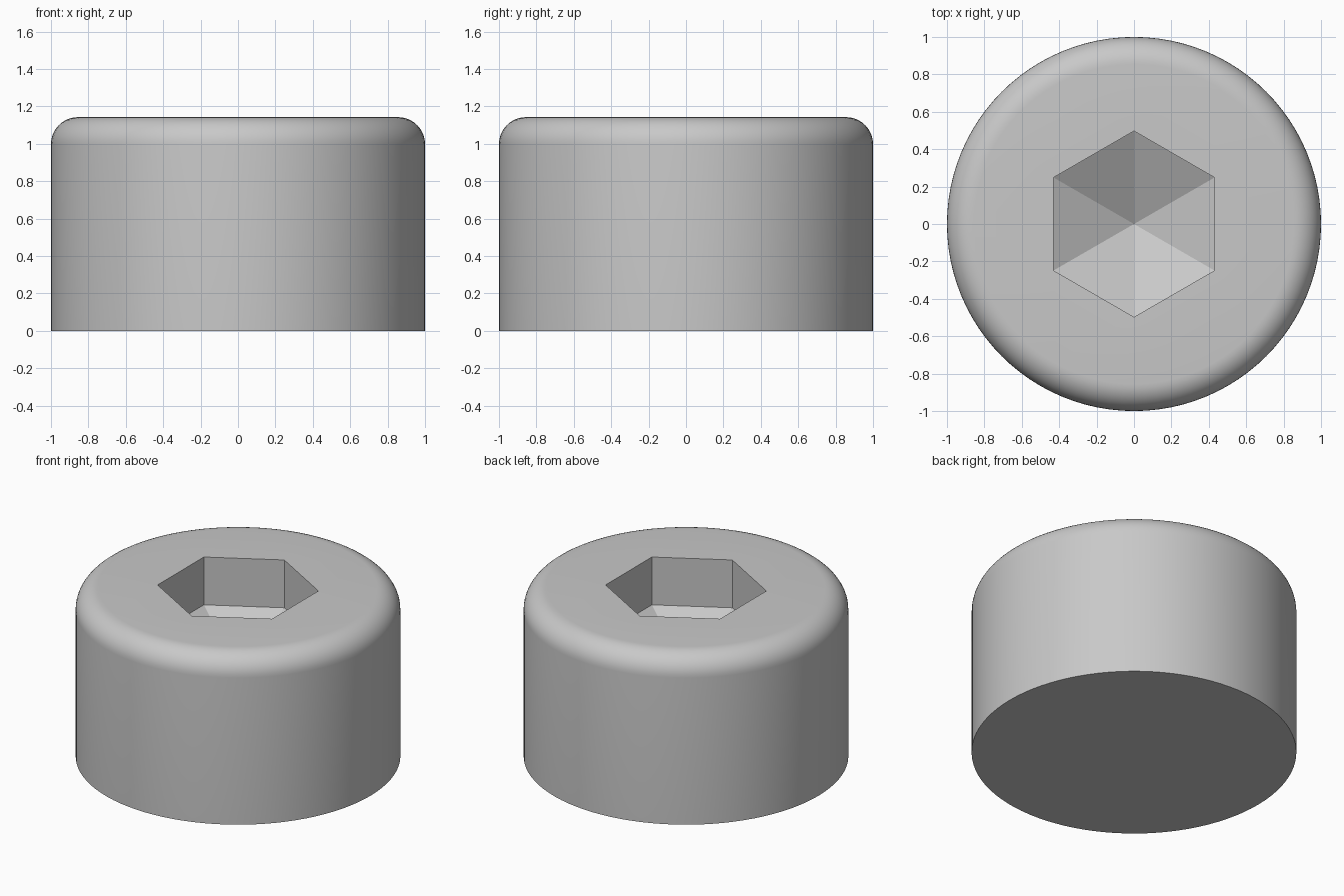
import bpy
import bmesh
from math import sin, cos, pi, tan, radians

if "Cube" in bpy.data.objects:
    bpy.data.objects.remove(bpy.data.objects["Cube"], do_unlink=True)

HEIGHT, FILLET = 1.143, 0.145
SEGMENTS, FILLET_STEPS = 96, 10
HEX_RADIUS, SOCKET_DEPTH = 0.497, 0.325
TIP_DEPTH = HEX_RADIUS * cos(pi / 6) * tan(radians(30))

steel = bpy.data.materials.new("steel_grey")
steel.use_nodes = True
steel.diffuse_color = (0.58, 0.58, 0.58, 1)
steel.node_tree.nodes["Principled BSDF"].inputs["Base Color"].default_value = steel.diffuse_color

bm = bmesh.new()


def ring(radius, z, count, start=0.0):
    angles = [start + 2 * pi * i / count for i in range(count)]
    return [bm.verts.new((radius * cos(a), radius * sin(a), z)) for a in angles]


def skin(lower, upper):
    n = len(lower)
    for i in range(n):
        j = (i + 1) % n
        bm.faces.new((lower[i], lower[j], upper[j], upper[i]))


def loop_edges(verts):
    return [bm.edges.get((v, verts[i - 1])) for i, v in enumerate(verts)]


# Cylindrical wall and rounded upper rim
rings = [ring(1, 0, SEGMENTS)]
for k in range(FILLET_STEPS + 1):
    a = pi / 2 * k / FILLET_STEPS
    rings.append(ring(1 - FILLET + FILLET * cos(a),
                      HEIGHT - FILLET + FILLET * sin(a), SEGMENTS))
for lower, upper in zip(rings, rings[1:]):
    skin(lower, upper)

# Flat underside
bm.faces.new(rings[0][::-1])

# Hexagonal socket walls with a pointed floor
hex_top = ring(HEX_RADIUS, HEIGHT, 6, pi / 2)
hex_low = ring(HEX_RADIUS, HEIGHT - SOCKET_DEPTH, 6, pi / 2)
skin(hex_top, hex_low)
tip = bm.verts.new((0, 0, HEIGHT - SOCKET_DEPTH - TIP_DEPTH))
for i, v in enumerate(hex_low):
    bm.faces.new((hex_low[i - 1], v, tip))

# Flat top around the socket
bmesh.ops.triangle_fill(bm, use_beauty=True, normal=(0, 0, 1),
                        edges=loop_edges(rings[-1]) + loop_edges(hex_top))
bmesh.ops.recalc_face_normals(bm, faces=bm.faces)

mesh = bpy.data.meshes.new("screw_head")
bm.to_mesh(mesh)
bm.free()
mesh.materials.append(steel)
head = bpy.data.objects.new("screw_head", mesh)
bpy.context.collection.objects.link(head)

# Smooth rim, crisp socket edges
bpy.ops.object.select_all(action="DESELECT")
head.select_set(True)
bpy.context.view_layer.objects.active = head
bpy.ops.object.shade_smooth_by_angle(angle=radians(25))
